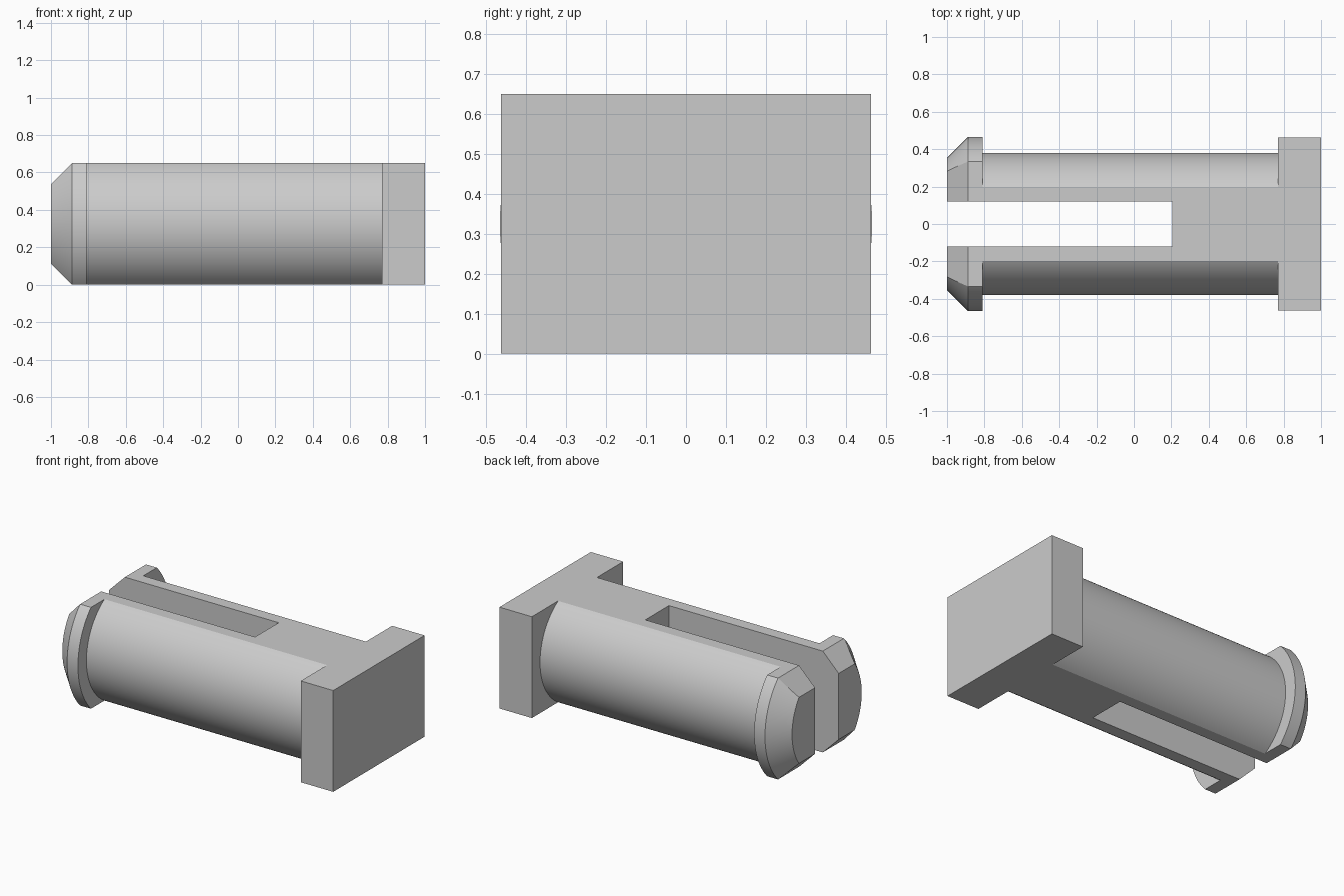
import bpy
import bmesh
import math
from mathutils import Matrix

cube = bpy.data.objects.get("Cube")
if cube:
    bpy.data.objects.remove(cube, do_unlink=True)

HALF_H = 0.325      # half height of the flattened pin
SHAFT_R = 0.38
HEAD_R = 0.466
CHAMFER = 0.113
HEAD_X = -0.81
BASE_X = 0.77
SLOT_END = 0.205
SLOT_W = 0.12

gray = bpy.data.materials.new("light gray")
gray.use_nodes = True
color = (0.6, 0.6, 0.6, 1)
gray.diffuse_color = color
gray.node_tree.nodes["Principled BSDF"].inputs["Base Color"].default_value = color


def add_object(name, bm):
    """Turn a bmesh into an object resting on the pin's axis."""
    bmesh.ops.recalc_face_normals(bm, faces=bm.faces)
    bmesh.ops.translate(bm, verts=bm.verts, vec=(0, 0, HALF_H))
    mesh = bpy.data.meshes.new(name)
    bm.to_mesh(mesh)
    bm.free()
    mesh.materials.append(gray)
    obj = bpy.data.objects.new(name, mesh)
    bpy.context.collection.objects.link(obj)
    return obj


def revolve(name, profile, steps=128):
    """Spin (x, radius) points around the x axis."""
    bm = bmesh.new()
    verts = [bm.verts.new((x, r, 0)) for x, r in profile]
    edges = [bm.edges.new(pair) for pair in zip(verts, verts[1:])]
    bmesh.ops.spin(bm, geom=verts + edges, axis=(1, 0, 0), cent=(0, 0, 0),
                   angle=math.tau, steps=steps)
    bmesh.ops.remove_doubles(bm, verts=bm.verts, dist=1e-5)
    return add_object(name, bm)


def prism(name, outline, half_y):
    """Extrude an (x, z) outline symmetrically along y."""
    bm = bmesh.new()
    face = bm.faces.new([bm.verts.new((x, -half_y, z)) for x, z in outline])
    new = bmesh.ops.extrude_face_region(bm, geom=[face])["geom"]
    bmesh.ops.translate(bm, vec=(0, 2 * half_y, 0),
                        verts=[v for v in new if isinstance(v, bmesh.types.BMVert)])
    return add_object(name, bm)


def box(name, x0, x1, half_y, half_z):
    return prism(name, [(x0, -half_z), (x1, -half_z), (x1, half_z), (x0, half_z)], half_y)


def combine(target, tool, operation):
    """Apply a boolean and discard the tool."""
    mod = target.modifiers.new(operation, 'BOOLEAN')
    mod.operation = operation
    mod.solver = 'EXACT'
    mod.object = tool
    bpy.context.view_layer.objects.active = target
    bpy.ops.object.modifier_apply(modifier=mod.name)
    bpy.data.objects.remove(tool, do_unlink=True)


# Round shaft with a flared, tapered head (taper overshoots, trimmed below)
extra = 0.05
pin = revolve("slotted_pin", [
    (-1 - extra, 0), (-1 - extra, HEAD_R - CHAMFER - extra),
    (-1 + CHAMFER, HEAD_R), (HEAD_X, HEAD_R),
    (HEAD_X, SHAFT_R), (BASE_X + 0.1, SHAFT_R), (BASE_X + 0.1, 0)])

# Flatten top and bottom, with the tip chamfered
tip_h = HALF_H - CHAMFER
slab = prism("flattening_slab", [
    (-1, -tip_h), (-1 + CHAMFER, -HALF_H), (1, -HALF_H),
    (1, HALF_H), (-1 + CHAMFER, HALF_H), (-1, tip_h)], 0.7)
combine(pin, slab, 'INTERSECT')

# Rectangular end block
combine(pin, box("end_block", BASE_X, 1, 0.463, HALF_H), 'UNION')

# Slot that splits the pin into two prongs
combine(pin, box("slot_cutter", -1.2, SLOT_END, SLOT_W, 0.6), 'DIFFERENCE')

# Smooth curved walls, crisp edges
bpy.ops.object.select_all(action='DESELECT')
pin.select_set(True)
bpy.context.view_layer.objects.active = pin
bpy.ops.object.shade_smooth_by_angle(angle=math.radians(25))
